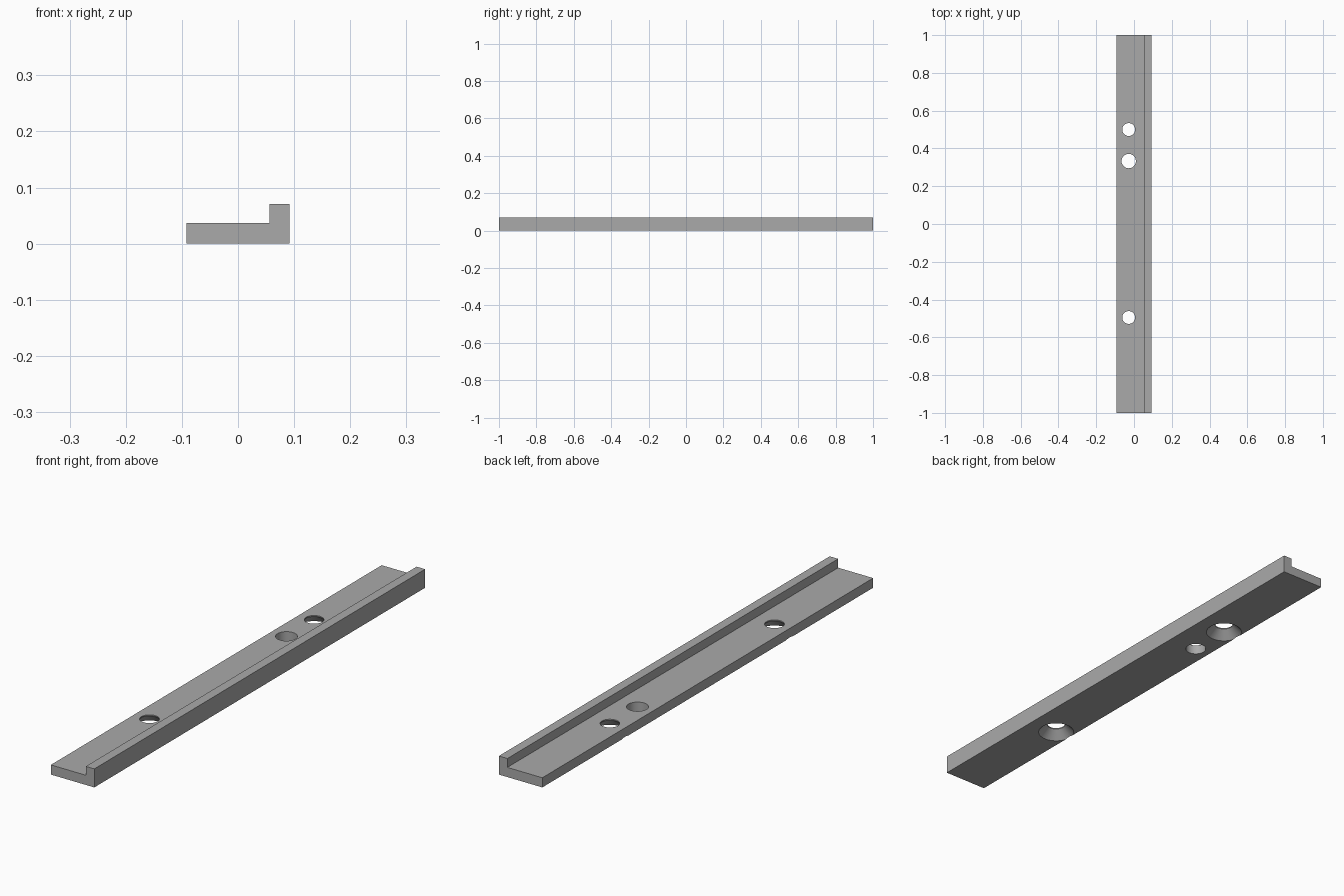
import bpy
import bmesh

cube = bpy.data.objects.get("Cube")
if cube:
    bpy.data.objects.remove(cube, do_unlink=True)

HALF_W, HALF_L = 0.092, 1.0
BASE_H, LIP_H, LIP_X = 0.037, 0.071, 0.056
HOLE_X = -0.028

grey = bpy.data.materials.new("plain grey")
grey.use_nodes = True
grey.diffuse_color = (0.4, 0.4, 0.4, 1)
grey.node_tree.nodes["Principled BSDF"].inputs["Base Color"].default_value = (0.4, 0.4, 0.4, 1)


def make_object(name, bm):
    bmesh.ops.recalc_face_normals(bm, faces=bm.faces)
    mesh = bpy.data.meshes.new(name)
    bm.to_mesh(mesh)
    bm.free()
    mesh.materials.append(grey)
    obj = bpy.data.objects.new(name, mesh)
    bpy.context.collection.objects.link(obj)
    return obj


def extrude_profile(name, points):
    """Extrude an x-z outline along the whole length."""
    bm = bmesh.new()
    face = bm.faces.new([bm.verts.new((x, -HALF_L, z)) for x, z in points])
    result = bmesh.ops.extrude_face_region(bm, geom=[face])
    verts = [v for v in result["geom"] if isinstance(v, bmesh.types.BMVert)]
    bmesh.ops.translate(bm, verts=verts, vec=(0, 2 * HALF_L, 0))
    return make_object(name, bm)


def turned_cutter(name, y, rings, sides=48):
    """Stack (radius, height) rings into a closed round cutter."""
    bm = bmesh.new()
    loops = []
    for radius, z in rings:
        loop = bmesh.ops.create_circle(bm, segments=sides, radius=radius)["verts"]
        bmesh.ops.translate(bm, verts=loop, vec=(HOLE_X, y, z))
        loops.append(loop)
    for low, high in zip(loops, loops[1:]):
        for i in range(sides):
            j = (i + 1) % sides
            bm.faces.new((low[i], low[j], high[j], high[i]))
    bm.faces.new(loops[0])
    bm.faces.new(loops[-1])
    obj = make_object(name, bm)
    obj.hide_render = True
    return obj


# L-shaped strip with a raised lip along one edge
strip = extrude_profile("lipped_strip", [
    (-HALF_W, 0), (HALF_W, 0), (HALF_W, LIP_H),
    (LIP_X, LIP_H), (LIP_X, BASE_H), (-HALF_W, BASE_H)])

# Two screw holes countersunk from below, and one straight hole
countersink = [(0.077, -0.01), (0.034, 0.033), (0.034, 0.06)]
straight = [(0.038, -0.01), (0.038, 0.06)]
cutters = [
    turned_cutter("back_screw_hole", 0.5, countersink),
    turned_cutter("front_screw_hole", -0.495, countersink),
    turned_cutter("straight_hole", 0.333, straight)]

bpy.ops.object.select_all(action='DESELECT')
strip.select_set(True)
bpy.context.view_layer.objects.active = strip
for cutter in cutters:
    mod = strip.modifiers.new(cutter.name, 'BOOLEAN')
    mod.operation = 'DIFFERENCE'
    mod.solver = 'EXACT'
    mod.object = cutter
    bpy.ops.object.modifier_apply(modifier=mod.name)
    bpy.data.objects.remove(cutter, do_unlink=True)

bpy.ops.object.shade_smooth_by_angle()
